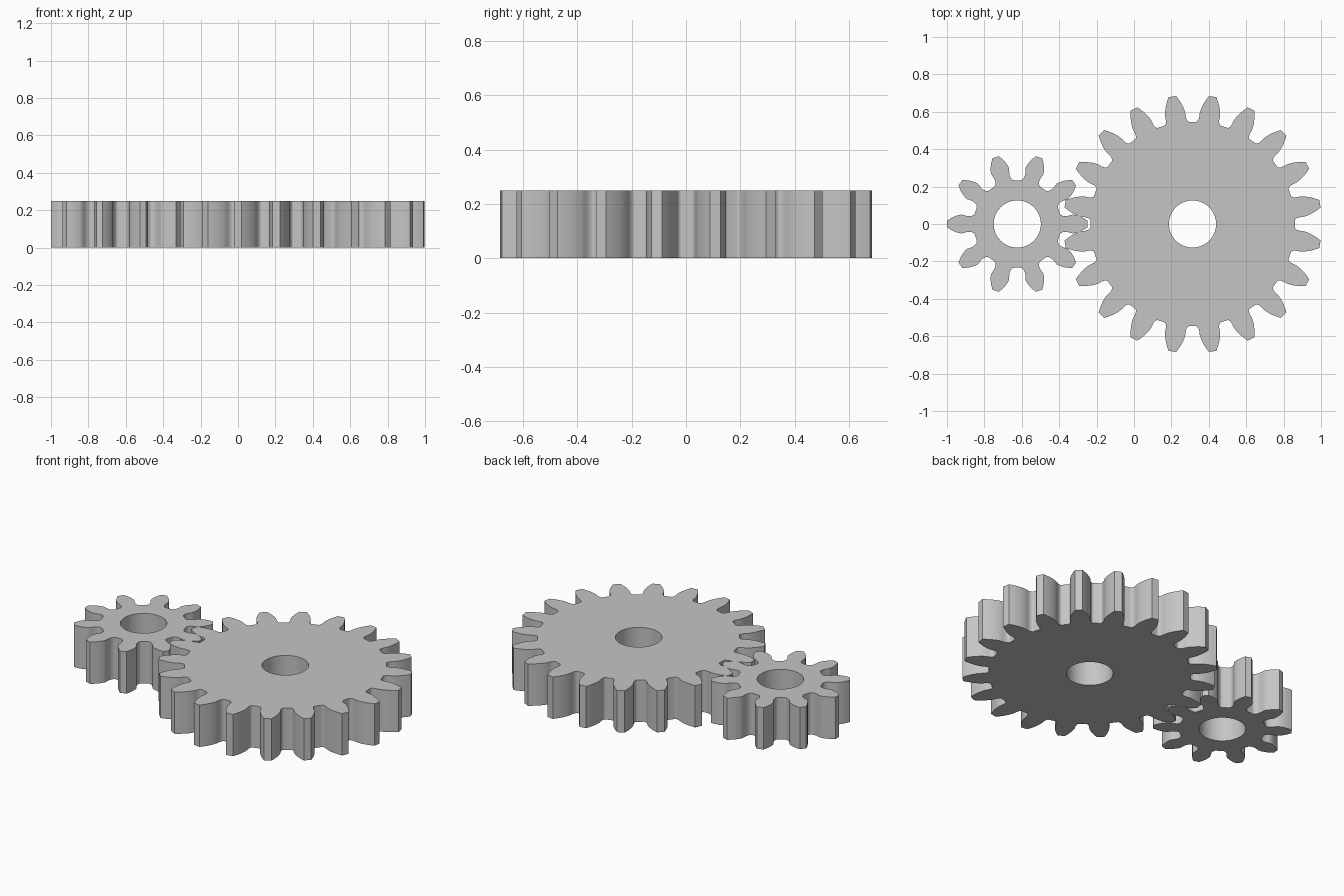
import bpy, bmesh
from math import pi, sin, cos, tan, acos, atan2, sqrt, radians

if "Cube" in bpy.data.objects:
    bpy.data.objects.remove(bpy.data.objects["Cube"], do_unlink=True)

MODULE = 0.0625          # tooth size shared by both gears
PRESSURE = radians(20)
THICKNESS = 0.25
BORE = 0.126

steel = bpy.data.materials.new("plain grey")
steel.use_nodes = True
grey = (0.56, 0.56, 0.56, 1)
steel.diffuse_color = grey
steel.node_tree.nodes["Principled BSDF"].inputs["Base Color"].default_value = grey


def half_gap(r, pitch_r, root_r):
    """Half angle of the space between two teeth at radius r."""
    # root fillet left by the corner of the cutting rack
    corner = MODULE * pi / 4 - (pitch_r - root_r) * tan(PRESSURE)
    y = sqrt(max(r * r - root_r * root_r, 0))
    gap = (corner - y) / pitch_r + atan2(y, root_r)
    # involute flank
    base_r = pitch_r * cos(PRESSURE)
    if r > base_r:
        a = acos(base_r / r)
        flank = MODULE * pi / 4 / pitch_r * 1.0
        flank += (tan(a) - a) - (tan(PRESSURE) - PRESSURE)
        gap = max(gap, flank)
    return gap


def outline(teeth, tip_r, first_tooth, steps=16):
    """Closed gear profile, one gap and one tooth tip at a time."""
    pitch_r = teeth * MODULE / 2
    root_r = pitch_r - 1.25 * MODULE
    # radii packed more closely toward the root fillet
    radii = [root_r + (tip_r - root_r) * (i / steps) ** 2 for i in range(steps + 1)]
    flank = [(r, half_gap(r, pitch_r, root_r)) for r in radii]
    gap = [(r, -a) for r, a in reversed(flank)] + flank
    points = []
    for k in range(teeth):
        centre = first_tooth + (k + 0.5) * 2 * pi / teeth
        points += [(r * cos(centre + a), r * sin(centre + a)) for r, a in gap]
    return points


def add_loop(bm, points):
    verts = [bm.verts.new((x, y, 0)) for x, y in points]
    return [bm.edges.new((v, verts[i - 1])) for i, v in enumerate(verts)]


def gear(name, x, teeth, tip_r, first_tooth):
    bm = bmesh.new()
    edges = add_loop(bm, outline(teeth, tip_r, first_tooth))
    edges += add_loop(bm, [(BORE * cos(i * pi / 32), BORE * sin(i * pi / 32))
                           for i in range(64)])
    bmesh.ops.triangle_fill(bm, edges=edges, use_beauty=True)
    bm.normal_update()
    for f in bm.faces:
        if f.normal.z < 0:
            f.normal_flip()
    mesh = bpy.data.meshes.new(name)
    bm.to_mesh(mesh)
    bm.free()
    mesh.materials.append(steel)
    obj = bpy.data.objects.new(name, mesh)
    obj.location.x = x
    bpy.context.collection.objects.link(obj)

    # thicken the flat plate upward, then smooth the flanks
    solid = obj.modifiers.new("thickness", 'SOLIDIFY')
    solid.thickness = THICKNESS
    solid.offset = 1
    bpy.ops.object.select_all(action='DESELECT')
    obj.select_set(True)
    bpy.context.view_layer.objects.active = obj
    bpy.ops.object.modifier_apply(modifier=solid.name)
    bpy.ops.object.shade_smooth_by_angle(angle=radians(30))


gear("small_gear", -0.624, 10, 0.376, 0)
gear("large_gear", 0.313, 20, 0.69, pi / 20)
